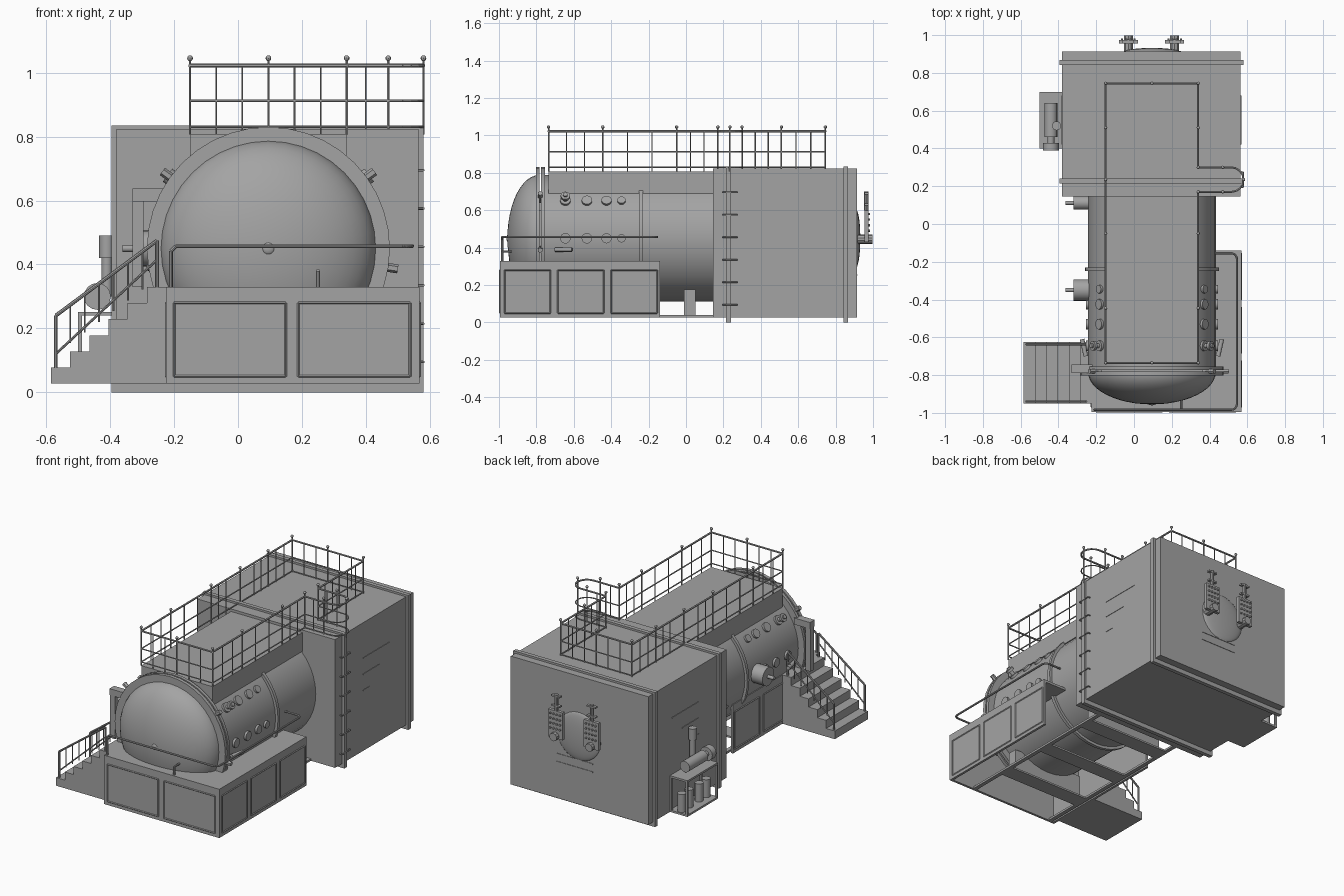
import bpy, bmesh
from math import sin, cos, pi, radians
from mathutils import Vector, Matrix

cube = bpy.data.objects.get("Cube")
if cube:
    bpy.data.objects.remove(cube)

color = (0.37, 0.37, 0.37, 1)
grey = bpy.data.materials.new("plain grey")
grey.use_nodes = True
grey.diffuse_color = color
grey.node_tree.nodes["Principled BSDF"].inputs["Base Color"].default_value = color

# Shared levels and edges
axis_x, axis_z, radius = 0.095, 0.45, 0.338
floor, cabinet_top, deck, roof = 0.027, 0.33, 0.807, 0.823
walk_right, walk_left, walk_front, walk_back = -0.15, 0.34, -0.735, 0.745
house_right, house_left, house_front, house_back = -0.38, 0.565, 0.145, 0.913
cab_right, cab_left, cab_front, cab_back = -0.225, 0.568, -0.995, -0.14
wall, thick_rail, thin_rail, bar = 0.015, 0.006, 0.004, 0.003
collar = 0.025


def finish(name, bm):
    bmesh.ops.recalc_face_normals(bm, faces=bm.faces)
    mesh = bpy.data.meshes.new(name)
    bm.to_mesh(mesh)
    bm.free()
    mesh.materials.append(grey)
    part = bpy.data.objects.new(name, mesh)
    bpy.context.collection.objects.link(part)
    bpy.ops.object.select_all(action="DESELECT")
    part.select_set(True)
    bpy.context.view_layer.objects.active = part
    bpy.ops.object.shade_smooth_by_angle(angle=radians(35))


def boxes(name, *spans):
    """Join boxes given as x, x, y, y, z, z limits."""
    bm = bmesh.new()
    for left, right, front, back, low, high in spans:
        corner, far = Vector((left, front, low)), Vector((right, back, high))
        size = Matrix.Diagonal((far - corner).to_4d())
        bmesh.ops.create_cube(bm, size=1, matrix=Matrix.Translation((corner + far) / 2) @ size)
    finish(name, bm)


def rods(name, segments, sides=8, balls=()):
    """Join cylinders given as start, end, radius, with optional ball tips."""
    bm = bmesh.new()
    for start, end, r in segments:
        start, end = Vector(start), Vector(end)
        along = end - start
        turn = along.to_track_quat("Z", "Y").to_matrix().to_4x4()
        bmesh.ops.create_cone(bm, cap_ends=True, segments=sides, radius1=r, radius2=r,
                              depth=along.length, matrix=Matrix.Translation((start + end) / 2) @ turn)
    for ball in balls:
        bmesh.ops.create_uvsphere(bm, u_segments=8, v_segments=6, radius=0.009,
                                  matrix=Matrix.Translation(ball))
    finish(name, bm)


def path(points, r, closed=False):
    following = points[1:] + (points[:1] if closed else [])
    return [(a, b, r) for a, b in zip(points, following)]


def arc(x, y, r, start, end, z, steps=8):
    angles = [radians(start + (end - start) * i / steps) for i in range(steps + 1)]
    return [(x + r * cos(a), y + r * sin(a), z) for a in angles]


def lathe(name, profile, steps=40):
    """Spin radius, y points about the tank axis."""
    bm = bmesh.new()
    verts = [bm.verts.new((axis_x + r, y, axis_z)) for r, y in profile]
    edges = [bm.edges.new(pair) for pair in zip(verts, verts[1:])]
    bmesh.ops.spin(bm, geom=verts + edges, cent=(axis_x, 0, axis_z), axis=(0, 1, 0),
                   angle=2 * pi, steps=steps)
    bmesh.ops.remove_doubles(bm, verts=bm.verts, dist=0.0005)
    finish(name, bm)


def drum(name, r, front, back):
    lathe(name, [(0, front), (r, front), (r, back), (0, back)])


def dome(name, r, base, depth, steps=12):
    angles = [i * pi / 2 / steps for i in range(steps + 1)]
    lathe(name, [(r * sin(a), base + depth * cos(a)) for a in angles])


def radial(angle, y, reach):
    """Point at a distance from the tank axis."""
    a = radians(angle)
    return Vector((axis_x + reach * cos(a), y, axis_z + reach * sin(a)))


# Tank, domed door, flanges and stiffening ring
drum("tank_shell", radius, -0.77, 0.2)
dome("domed_door", radius, -0.785, -0.17)
drum("door_flange", 0.38, -0.803, -0.782)
drum("shell_flange", 0.38, -0.774, -0.755)
drum("stiffening_ring", 0.355, -0.25, -0.23)
dome("door_boss", 0.02, -0.95, -0.01)
dome("rear_dome", 0.15, 0.91, 0.022)

# Walkway and rear housing with its collars
boxes("walkway", (walk_right, walk_left, walk_front, house_front, 0.69, deck))
boxes("rear_housing", (house_right, house_left, house_front, house_back, floor, roof))
boxes("housing_collars", *[(house_right - wall, house_left + wall, y, y + collar, 0, 0.835)
                           for y in (0.215, 0.842)])

# Base cabinet, open below and behind
boxes("base_cabinet",
      (cab_right, cab_left, cab_front, cab_back, cabinet_top - wall, cabinet_top),
      (cab_right, cab_left, cab_front, cab_front + wall, floor, cabinet_top),
      (cab_right, cab_right + wall, cab_front, cab_back, floor, cabinet_top),
      (cab_left - wall, cab_left, cab_front, cab_back, floor, cabinet_top))


def panels(start, end, count, place):
    """Rectangular trim, evenly divided along one cabinet wall."""
    pitch, low, high = (end - start) / count, 0.05, 0.28
    trim = []
    for i in range(count):
        a, b = start + i * pitch + collar, start + (i + 1) * pitch - wall
        trim += path([place(a, low), place(b, low), place(b, high), place(a, high)], thin_rail, True)
    return trim


trim = panels(cab_right, cab_left - wall, 2, lambda x, z: (x, cab_front, z))
for side in (cab_right, cab_left):
    trim += panels(cab_front, cab_back, 3, lambda y, z: (side, y, z))
rods("cabinet_panel_trim", trim, 4)

# Floor frame and saddles
frame_left = 0.4
boxes("floor_frame",
      *[(x, x + collar, cab_front, house_front, floor, 0.04) for x in (-0.2, frame_left - collar)],
      *[(-0.2, frame_left, y - 0.05, y + 0.05, floor, 0.038) for y in (-0.7, -0.35, 0.02)])
boxes("saddles", *[(walk_right, walk_left, y - 0.03, y + 0.03, floor, 0.175) for y in (-0.7, 0.02)])

# Stairs with two handrails
stair_foot, steps = -0.585, 6
going, rise = (cab_right - stair_foot) / steps, (cabinet_top - floor) / steps
boxes("stairs", *[(stair_foot + i * going, stair_foot + (i + 1) * going, -0.95, -0.625,
                   floor, floor + (i + 1) * rise) for i in range(steps)])
rail_foot, rail_head = -0.57, -0.253
for name, y in (("front_stair_rail", -0.94), ("back_stair_rail", -0.637)):
    foot, head = Vector((rail_foot, y, 0.24)), Vector((rail_head, y, 0.475))
    drop = Vector((0, 0, 0.12))
    segments = path([(rail_foot, y, floor + rise), foot, head, (rail_head, y, cabinet_top)], thick_rail)
    segments.append((foot - drop, head - drop / 2, thin_rail))
    for i in range(1, 7):
        top = foot.lerp(head, i / 7)
        segments.append((top, top - drop, bar))
    rods(name, segments)

# Cabinet handrail and drain hook
rail_z, bend, front_y, back_y, rail_x = 0.457, 0.03, -0.983, -0.155, 0.515
rail = [(-0.21, front_y, cabinet_top), (-0.21, front_y, rail_z - wall), (-0.195, front_y, rail_z)]
rail += arc(rail_x, front_y + bend, bend, -90, 0, rail_z)
rail += arc(rail_x, back_y - bend, bend, 0, 90, rail_z)
rods("cabinet_handrail", path(rail + [(0.42, back_y, rail_z)], thick_rail))
hook_x, hook_z = 0.25, 0.38
rods("drain_hook", path([(hook_x, front_y, cabinet_top), (hook_x, front_y, hook_z),
                         (hook_x, front_y + 0.05, hook_z)], thick_rail))

# Roof railing with the ladder loop
rail_top, loop_x, loop_y, loop_r = 1.022, rail_x, 0.235, 0.065
loop_ends = (loop_y - loop_r, loop_y + loop_r)


def roof_rail(z):
    plan = [(walk_left, loop_ends[1]), (walk_left, walk_back), (walk_right, walk_back),
            (walk_right, walk_front), (walk_left, walk_front), (walk_left, loop_ends[0])]
    return [(x, y, z) for x, y in plan] + arc(loop_x, loop_y, loop_r, -90, 90, z)


def thirds(a, b):
    return [a + (b - a) / 3, b - (b - a) / 3]


segments = path(roof_rail(rail_top), thick_rail, True)
for z in (0.912, 0.83):
    segments += path(roof_rail(z), thin_rail, True)
stops = [walk_front, -0.445, -0.05, *loop_ends, 0.51, walk_back]
posts = [(walk_left, y) for y in stops]
posts += [(walk_right, y) for y in stops if y not in loop_ends] + [(walk_right, loop_y)]
posts += [(axis_x, walk_front), (axis_x, walk_back), (loop_x + loop_r, loop_y)]
posts += [(0.47, y) for y in loop_ends]
balusters = [(x, y) for x in (walk_right, walk_left) for a, b in zip(stops, stops[1:])
             if (a, b) != loop_ends for y in thirds(a, b)]
balusters += [(x, y) for y in (walk_front, walk_back) for end in (walk_right, walk_left)
              for x in thirds(end, axis_x)]
balusters += [(0.4, y) for y in loop_ends]
tips = [(x, y, 1.045) for x, y in posts]
segments += [((x, y, deck), (x, y, z), thin_rail) for x, y, z in tips]
segments += [((x, y, deck), (x, y, rail_top), bar) for x, y in balusters]
rods("roof_railing", segments, 6, tips)

# Ladder rungs on the housing side
segments = []
for i in range(6):
    z, out, a, b = 0.095 + 0.12 * i, house_left + wall, loop_y - 0.04, loop_y + 0.04
    segments += path([(house_left, a, z), (out, a, z), (out, b, z), (house_left, b, z)], thin_rail)
rods("ladder_rungs", segments, 6)

# Round ports on both tank flanks, the foremost upper one with a valve
valve_y = -0.645
ports = ((valve_y, 0.028), (-0.53, 0.028), (-0.425, 0.027), (-0.345, 0.022))
for name, angles, out in (("left_ports", (0, 36), 0), ("right_ports", (180, 144), 180)):
    segments = [(radial(a, y, 0.3), radial(a, y, 0.35), r) for a in angles for y, r in ports]
    upper = angles[1]
    segments.append((radial(upper, valve_y, 0.3), radial(upper, valve_y, 0.4), 0.012))
    segments.append((radial(upper, valve_y, 0.375), radial(upper, valve_y, 0.39), collar))
    low = Vector((0, 0, -0.06))
    segments.append((radial(out, -0.7, 0.35) + low, radial(out, -0.61, 0.37) + low, 0.012))
    rods(name, segments, 16)

# Door clamps and hinge arm
rods("door_clamps", [(radial(a, -0.78, radius), radial(a, -0.78, 0.41), 0.014)
                     for a in (36, 144, -9)], 6)
hinge_x, hinge_z = -0.33, 0.637
boxes("hinge_arm", (hinge_x, -0.22, -0.79, -0.745, hinge_z - 0.04, hinge_z),
      (hinge_x, hinge_x + 0.035, -0.785, -0.75, cabinet_top, hinge_z))

# Nozzles on the stair side
for name, y, r in (("front_nozzle", -0.35, 0.057), ("rear_nozzle", 0.112, 0.036)):
    rods(name, [(radial(180, y, 0.3), radial(180, y, 0.415), r),
                (radial(180, y, 0.4), radial(180, y, 0.457), 0.011)], 20)

# Pump stand beside the housing
stand_x, front, back, shelf = -0.5, 0.4, 0.7, 0.24
leg = 0.012
boxes("pump_stand",
      *[(stand_x, house_right, front, back, z, z + leg) for z in (floor, shelf)],
      *[(x, x + leg, y, y + leg, floor, shelf) for x in (stand_x, house_right - leg)
        for y in (front, back - leg)])
pump_x, pump_z, pipe = -0.44, 0.3, Vector((-0.41, 0.52, 0))
along = [Vector((pump_x, y, pump_z)) for y in (0.39, 0.43, 0.46, 0.64)]
up = [pipe + Vector((0, 0, z)) for z in (pump_z, 0.42, 0.49)]
rods("pump", [(along[0], along[1], 0.042), (along[1], along[2], 0.018), (along[2], along[3], 0.034),
              (up[0], up[1], 0.017), (up[1], up[2], 0.024)], 16)
rods("stand_canisters", [((pump_x, y, floor), (pump_x, y, 0.15), collar)
                         for y in thirds(front, back) + [front + 0.03, back - 0.03]], 12)

# Burner units on the rear wall
burner_y, plate_low, plate_high = 0.965, 0.43, 0.6
for name, x in (("right_burner", -0.03), ("left_burner", 0.215)):
    boxes(name + "_plates", *[(x - half, x + half, burner_y - 0.01, burner_y + 0.01, low, high)
                              for half, low, high in ((0.05, plate_low, plate_high),
                                                      (0.03, 0.625, 0.635), (0.03, 0.685, 0.695))])
    segments = [((x, house_back, 0.445), (x, 0.998, 0.445), collar),
                ((x, burner_y, plate_high), (x, burner_y, 0.7), leg)]
    for column in range(4):
        for row in range(4):
            stud = Vector((x + (column - 1.5) * 0.022, burner_y, plate_high - 0.02 - row * 0.03))
            segments.append((stud, stud + Vector((0, 0.018, 0)), thick_rail))
    rods(name + "_fittings", segments, 10)

# Thin seam strips on the housing walls
boxes("side_seams", *[(x - bar, x + bar, 0.42, end, z, z + thick_rail)
                      for x in (house_right, house_left)
                      for end, z in ((0.68, 0.6), (0.58, 0.5), (0.48, 0.4))])
boxes("rear_seams", *[(0, 0.25, house_back, house_back + bar, z, z + thick_rail) for z in (0.25, 0.3)])
